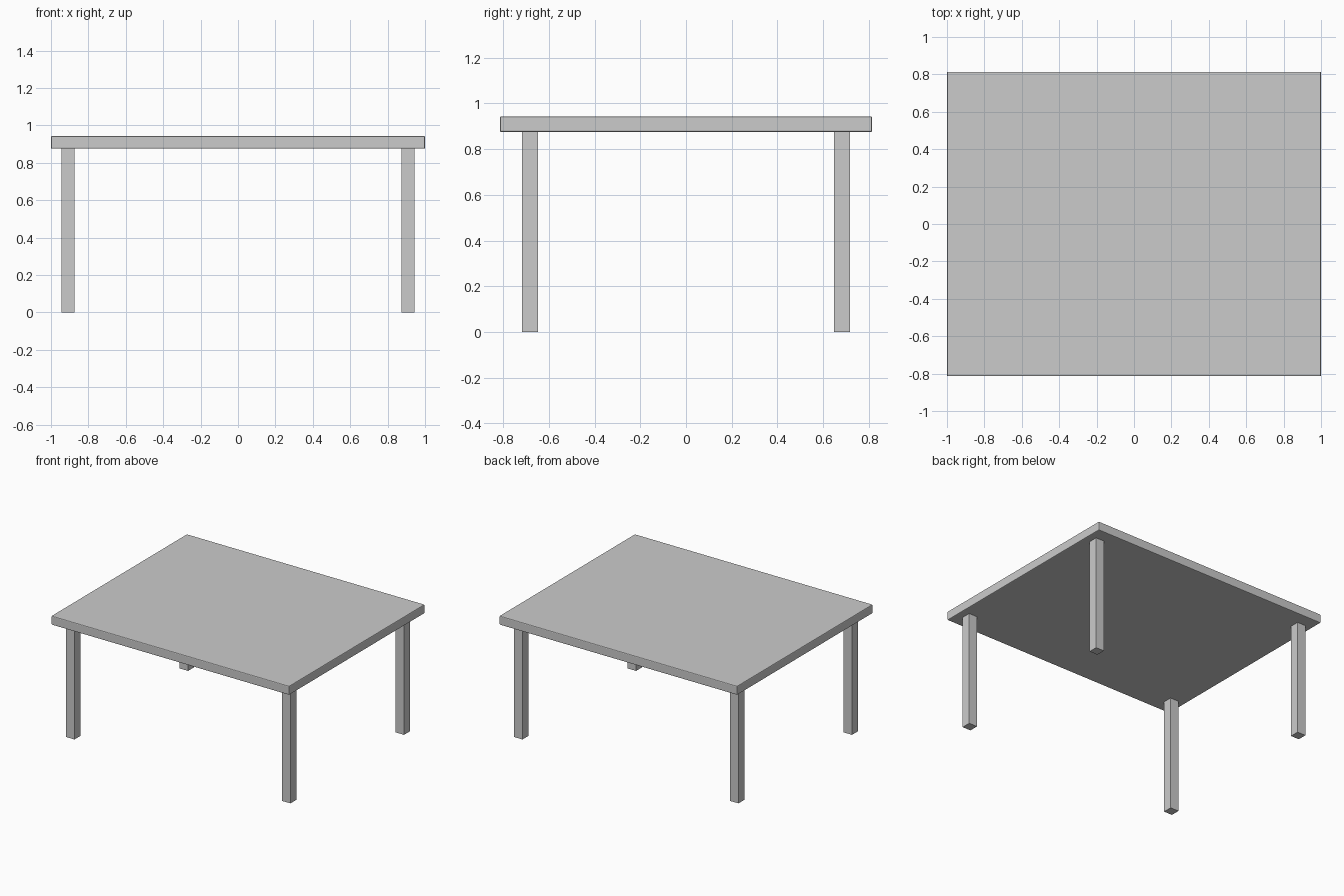
import bpy

if "Cube" in bpy.data.objects:
    bpy.data.objects.remove(bpy.data.objects["Cube"])


def box(name, lo, hi, bevel=0.0):
    """Box between two corners, with an optional small edge bevel."""
    bpy.ops.mesh.primitive_cube_add(size=1)
    ob = bpy.context.object
    ob.name = name
    for v in ob.data.vertices:
        v.co = [(a + b) / 2 + c * (b - a) for a, b, c in zip(lo, hi, v.co)]
    if bevel:
        mod = ob.modifiers.new("soft_edges", 'BEVEL')
        mod.width = bevel
        mod.segments = 2
    return ob


TOP_Z, UNDER_Z = 0.943, 0.875
LEG_X, LEG_Y, HALF = 0.908, 0.682, 0.035

# Table top with slightly eased edges
box("table_top", (-1, -0.814, UNDER_Z), (1, 0.814, TOP_Z), 0.006)

# Four square legs, inset from the corners
for side, sx in (("left", -1), ("right", 1)):
    for end, sy in (("front", -1), ("back", 1)):
        x, y = sx * LEG_X, sy * LEG_Y
        box(f"{end}_{side}_leg", (x - HALF, y - HALF, 0),
            (x + HALF, y + HALF, UNDER_Z))
